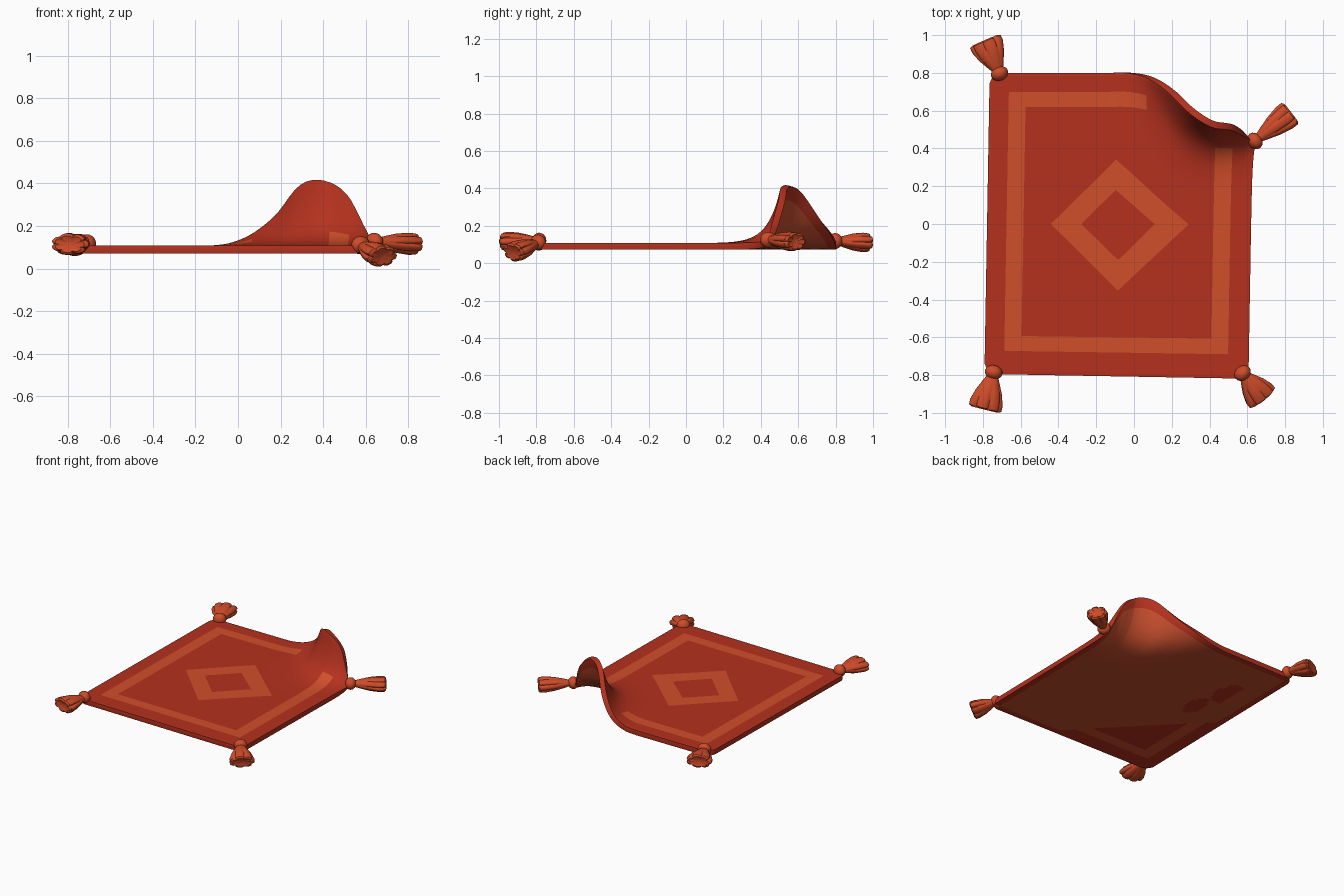
import bpy, bmesh, math
from mathutils import Vector

cube = bpy.data.objects.get("Cube")
if cube:
    bpy.data.objects.remove(cube, do_unlink=True)


def material(name, rgb):
    m = bpy.data.materials.new(name)
    m.use_nodes = True
    m.diffuse_color = (*rgb, 1)
    m.node_tree.nodes["Principled BSDF"].inputs["Base Color"].default_value = (*rgb, 1)
    return m


RED = material("carpet red", (0.46, 0.031, 0.013))
ORANGE = material("pattern orange", (0.64, 0.077, 0.023))
BROWN = material("underside brown", (0.56, 0.075, 0.026))
TASSEL = material("tassel orange", (0.62, 0.071, 0.022))


def finish(bm, name, mats):
    mesh = bpy.data.meshes.new(name)
    bm.to_mesh(mesh)
    bm.free()
    ob = bpy.data.objects.new(name, mesh)
    bpy.context.collection.objects.link(ob)
    for m in mats:
        mesh.materials.append(m)
    return ob


def smooth(ob, angle):
    bpy.ops.object.select_all(action='DESELECT')
    ob.select_set(True)
    bpy.context.view_layer.objects.active = ob
    if ob.modifiers:
        bpy.ops.object.convert(target='MESH')
    bpy.ops.object.shade_smooth_by_angle(angle=math.radians(angle))


# ---- carpet outline and pattern, laid out flat ----
LEFT, RIGHT, FRONT, BACK = -0.778, 0.62, -0.80, 0.80
OUTER = (-0.675, 0.51, -0.675, 0.70)
INNER = (-0.585, 0.42, -0.595, 0.62)
BACK_END, RIGHT_END = 0.06, 0.57
DIAMOND = [(-0.10, 0.34), (0.29, 0), (-0.08, -0.35), (-0.44, 0)]
HOLE = [(-0.10, 0.18), (0.11, 0), (-0.08, -0.19), (-0.28, 0)]
RIM = 0.045
CORNER = 0.07
DIAGONAL = -0.71
WORN = [(-0.55, 0.36, 0.09, 0.14), (-0.47, 0.10, 0.06, 0.12)]


def in_box(x, y, b):
    return b[0] < x < b[1] and b[2] < y < b[3]


def in_poly(x, y, pts):
    for (ax, ay), (bx, by) in zip(pts, pts[1:] + pts[:1]):
        if (bx - ax) * (y - ay) - (by - ay) * (x - ax) > 0:
            return False
    return True


def striped(x, y):
    if in_poly(x, y, DIAMOND):
        return not in_poly(x, y, HOLE)
    if not in_box(x, y, OUTER) or in_box(x, y, INNER):
        return False
    if y > INNER[3] and x > BACK_END:
        return False
    return not (x > INNER[1] and y > RIGHT_END)


def red_below(x, y):
    edge = not in_box(x, y, (LEFT + RIM, RIGHT - RIM, FRONT + RIM, BACK - RIM))
    worn = any(((x - a) / w) ** 2 + ((y - b) / h) ** 2 < 1 for a, b, w, h in WORN)
    return edge or worn or x + y < DIAGONAL


# ---- lifted back edge: depth and height at equal steps across ----
EDGE_START, EDGE_STEP, FOLD = -0.15, 0.11, -0.1
EDGE_Y = [0.80, 0.80, 0.775, 0.705, 0.60, 0.53, 0.51, 0.45]
EDGE_LIFT = [0, 0.015, 0.065, 0.158, 0.298, 0.318, 0.235, 0.02]


def spline(vals, x):
    s = max(0, min(len(vals) - 1.001, (x - EDGE_START) / EDGE_STEP))
    i = int(s)
    t = s - i
    p = [vals[max(0, min(len(vals) - 1, i + k))] for k in (-1, 0, 1, 2)]
    a, b = (p[2] - p[0]) / 2, (p[3] - p[1]) / 2
    d = p[2] - p[1]
    return p[1] + t * (a + t * (3 * d - 2 * a - b + t * (a + b - 2 * d)))


def lift(x, y):
    z = 0.09
    skew = 0.014 * y / BACK
    if y > FOLD:
        t = (y - FOLD) / (BACK - FOLD)
        depth = spline(EDGE_Y, x) - FOLD
        s = (BACK - FOLD) / depth
        z += spline(EDGE_LIFT, x) * t ** 5
        y = FOLD + depth * t * (s - (s - 1) * t)
    return Vector((x + skew, y + (0.008 + 0.018 * x) * min(0, y) / BACK, z))


# ---- carpet ----
bm = bmesh.new()
bmesh.ops.create_grid(bm, x_segments=56, y_segments=64, size=1)
for v in bm.verts:
    v.co.x = LEFT + (v.co.x + 1) / 2 * (RIGHT - LEFT)
    v.co.y = FRONT + (v.co.y + 1) / 2 * (BACK - FRONT)


def cut(point, normal, keep=lambda c: True, clear=False):
    faces = [f for f in bm.faces if keep(f.calc_center_median())]
    geom = set(faces)
    for f in faces:
        geom.update(f.edges)
        geom.update(f.verts)
    bmesh.ops.bisect_plane(bm, geom=list(geom), dist=1e-5, plane_co=(*point, 0),
                           plane_no=(*normal, 0), clear_outer=clear)


for x in (OUTER[0], OUTER[1], INNER[0], INNER[1], BACK_END, LEFT + RIM, RIGHT - RIM):
    cut((x, 0), (1, 0))
for y in (OUTER[2], OUTER[3], INNER[2], INNER[3], RIGHT_END, FRONT + RIM, BACK - RIM):
    cut((0, y), (0, 1))
for pts in (DIAMOND, HOLE):
    for (ax, ay), (bx, by) in zip(pts, pts[1:] + pts[:1]):
        cut((ax, ay), (by - ay, ax - bx), lambda c: in_box(c.x, c.y, (-0.5, 0.35, -0.4, 0.4)))
cut((DIAGONAL, 0), (1, 1))
# Rounded corners
for sx, x in ((-1, LEFT), (1, RIGHT)):
    for sy, y in ((-1, FRONT), (1, BACK)):
        for turn in (22.5, 45, 67.5):
            nx, ny = sx * math.cos(math.radians(turn)), sy * math.sin(math.radians(turn))
            cut((x + CORNER * (nx - sx), y + CORNER * (ny - sy)), (nx, ny), clear=True)

# Slots 0-3 colour the top, slots 4-7 the matching underside
for f in bm.faces:
    c = f.calc_center_median()
    f.material_index = int(striped(c.x, c.y)) + 2 * int(red_below(c.x, c.y))
for v in bm.verts:
    v.co = lift(v.co.x, v.co.y)
carpet = finish(bm, "carpet", [RED, ORANGE, RED, ORANGE, BROWN, BROWN, RED, ORANGE])
thick = carpet.modifiers.new("thickness", 'SOLIDIFY')
thick.thickness = 0.036
thick.offset = 0
thick.material_offset = 4
round_edge = carpet.modifiers.new("rounded edge", 'BEVEL')
round_edge.width = 0.014
round_edge.segments = 3
round_edge.limit_method = 'ANGLE'
round_edge.angle_limit = math.radians(60)
smooth(carpet, 50)


# ---- tassels: a knot and a flared, grooved skirt ----
def tassel(name, knot, end, width, height):
    knot, end = Vector(knot), Vector(end)
    axis = end - knot
    length = axis.length
    axis.normalize()
    side = axis.cross(Vector((0, 0, 1))).normalized()
    up = side.cross(axis)

    def place(d, w, h):
        return knot + axis * d + side * w + up * h

    bm = bmesh.new()
    bmesh.ops.create_uvsphere(bm, u_segments=16, v_segments=10, radius=1)
    for v in bm.verts:
        v.co = place(v.co.x * 0.038, v.co.y * 0.047, v.co.z * 0.043)
    smooth(finish(bm, name + "_knot", [TASSEL]), 40)

    bm = bmesh.new()
    n, lobes = 56, 7
    rings = []
    for d, size, groove in ((0.1, 0.32, 0), (0.28, 0.52, 0.04), (0.55, 0.8, 0.1),
                            (0.85, 1, 0.16), (1, 1, 0.2), (1.04, 0.8, 0.2), (0.99, 0.3, 0.1)):
        ring = []
        for i in range(n):
            a = 2 * math.pi * i / n
            r = size * (1 - groove * (1 - abs(math.sin(lobes * a / 2))) ** 2)
            ring.append(bm.verts.new(place(
                d * length, r * width * math.cos(a),
                r * math.sin(a) * height * (1.3 - 0.3 * d))))
        rings.append(ring)
    for a, b in zip(rings, rings[1:]):
        for i in range(n):
            j = (i + 1) % n
            bm.faces.new((a[i], a[j], b[j], b[i]))
    bm.faces.new(rings[0])
    bm.faces.new(rings[-1])
    bmesh.ops.recalc_face_normals(bm, faces=bm.faces)
    smooth(finish(bm, name + "_skirt", [TASSEL]), 35)


tassel("back_right_tassel", (-0.712, 0.797, 0.118), (-0.785, 0.966, 0.11), 0.09, 0.05)
tassel("front_right_tassel", (-0.743, -0.785, 0.12), (-0.79, -0.974, 0.115), 0.09, 0.05)
tassel("front_left_tassel", (0.575, -0.79, 0.11), (0.677, -0.92, 0.058), 0.087, 0.052)
tassel("back_left_tassel", (0.64, 0.44, 0.125), (0.825, 0.583, 0.115), 0.073, 0.05)
